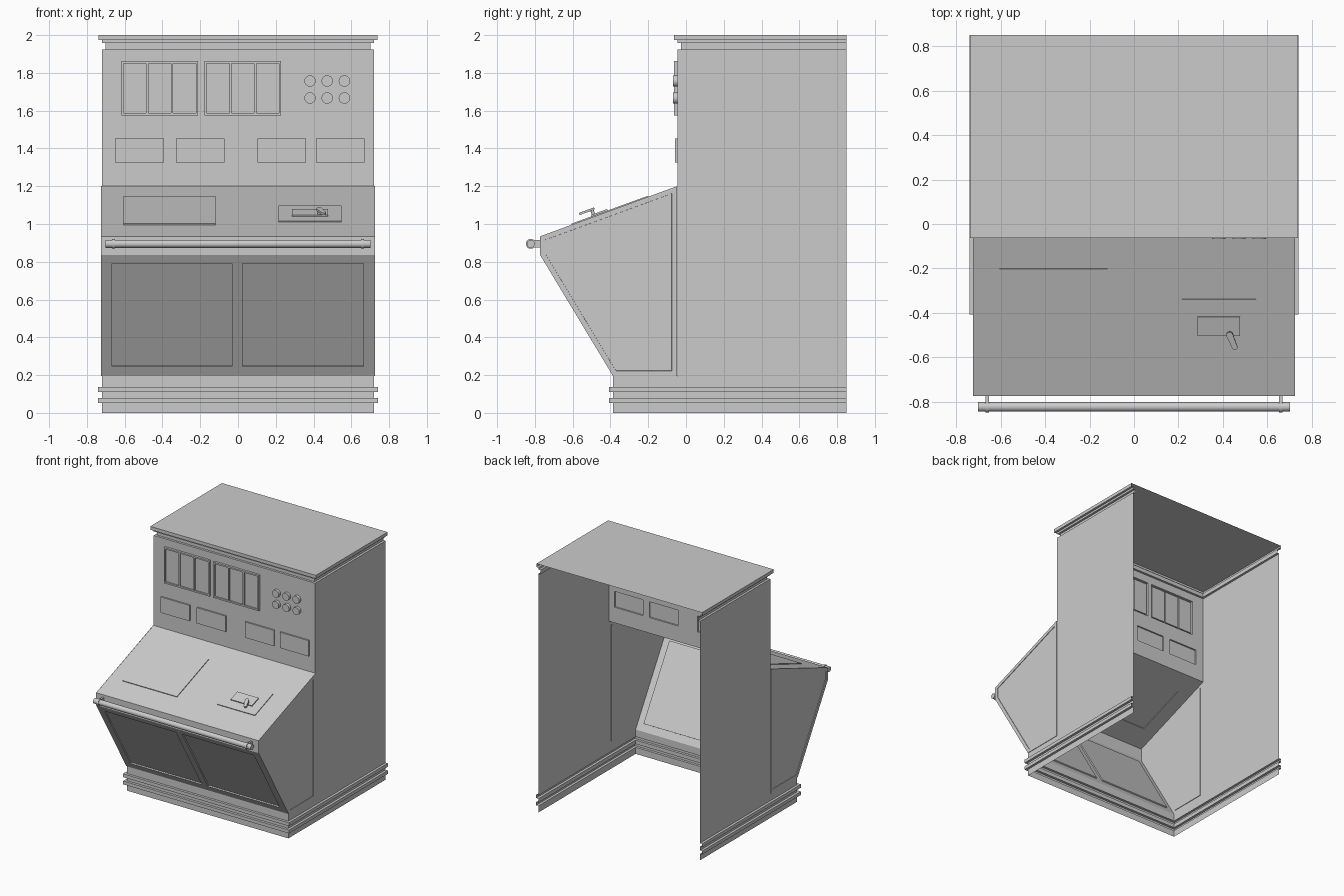
import bpy, bmesh, math
from mathutils import Vector, Matrix

if "Cube" in bpy.data.objects:
    bpy.data.objects.remove(bpy.data.objects["Cube"])

W, BACK, FRONT = 0.72, 0.85, -0.045      # half width, open back, instrument face
BASE_Y, LIP_Y = -0.387, -0.772           # plinth front, console nose
Z_BASE, Z_LOW, Z_LIP, Z_DESK, Z_TOP = 0.196, 0.835, 0.935, 1.2, 1.925


def finish(name, bm, merge=True):
    if merge:
        bmesh.ops.remove_doubles(bm, verts=bm.verts, dist=1e-5)
    me = bpy.data.meshes.new(name)
    bm.to_mesh(me)
    bm.free()
    ob = bpy.data.objects.new(name, me)
    bpy.context.collection.objects.link(ob)
    return ob


def quad(bm, *pts):
    return bm.faces.new([bm.verts.new(p) for p in pts])


def mirror(ob):
    ob.modifiers.new("mirror", 'MIRROR')
    return ob


def frame(a, b):
    """Panel frame: u = +x, v runs from a to b in the yz plane, n points outward."""
    o, v = Vector((0, *a)), Vector((0, b[0] - a[0], b[1] - a[1]))
    length = v.length
    v.normalize()
    u = Vector((1, 0, 0))
    m = Matrix((u, v, u.cross(v))).transposed().to_4x4()
    m.translation = o
    return m, length


def relief(name, a, b, rects):
    """Sheet panel with rectangles (u0, u1, v0, v1, height) raised or sunk."""
    m, length = frame(a, b)
    us = sorted({-W, W, *(c for r in rects for c in r[:2])})
    vs = sorted({0, length, *(c for r in rects for c in r[2:4])})

    def height(i, j):
        cu, cv = (us[i] + us[i + 1]) / 2, (vs[j] + vs[j + 1]) / 2
        h = 0
        for u0, u1, v0, v1, d in rects:
            if u0 < cu < u1 and v0 < cv < v1:
                h = d
        return h

    bm = bmesh.new()
    P = lambda u, v, h: m @ Vector((u, v, h))
    for i in range(len(us) - 1):
        for j in range(len(vs) - 1):
            u0, u1, v0, v1, h = us[i], us[i + 1], vs[j], vs[j + 1], height(i, j)
            quad(bm, P(u0, v0, h), P(u1, v0, h), P(u1, v1, h), P(u0, v1, h))
            if i + 2 < len(us) and (k := height(i + 1, j)) != h:
                quad(bm, P(u1, v0, k), P(u1, v1, k), P(u1, v1, h), P(u1, v0, h))
            if j + 2 < len(vs) and (k := height(i, j + 1)) != h:
                quad(bm, P(u0, v1, k), P(u0, v1, h), P(u1, v1, h), P(u1, v1, k))
    bmesh.ops.remove_doubles(bm, verts=bm.verts, dist=1e-5)
    bmesh.ops.dissolve_limit(bm, angle_limit=0.01, verts=bm.verts, edges=bm.edges)
    return finish(name, bm)


def sweep(name, yf, profile, lid=False):
    """Moulding profile (offset, z) carried round left, front and right."""
    bm = bmesh.new()
    path = lambda o, z: [Vector(p) for p in ((-W - o, BACK, z), (-W - o, yf - o, z),
                                             (W + o, yf - o, z), (W + o, BACK, z))]
    for p, q in zip(profile, profile[1:]):
        lo, hi = path(*p), path(*q)
        for k in range(3):
            quad(bm, lo[k], lo[k + 1], hi[k + 1], hi[k])
    if lid:
        quad(bm, *path(*profile[-1]))
    return finish(name, bm)


def prism(name, outline, h, m):
    """Closed extrusion of a flat outline, placed by matrix m."""
    bm = bmesh.new()
    f = bm.faces.new([bm.verts.new((x, y, 0)) for x, y in outline])
    top = bmesh.ops.extrude_face_region(bm, geom=[f], use_keep_orig=True)
    bmesh.ops.translate(bm, vec=(0, 0, h),
                        verts=[v for v in top['geom'] if isinstance(v, bmesh.types.BMVert)])
    bmesh.ops.recalc_face_normals(bm, faces=bm.faces)
    bm.transform(m)
    return finish(name, bm, False)


def smooth(ob):
    bpy.context.view_layer.objects.active = ob
    ob.select_set(True)
    bpy.ops.object.shade_smooth_by_angle(angle=math.radians(35))
    ob.select_set(False)
    return ob


def circle(r, n=24, c=(0, 0), a0=0, a1=2 * math.pi, ends=0):
    return [(c[0] + r * math.cos(a0 + (a1 - a0) * k / n),
             c[1] + r * math.sin(a0 + (a1 - a0) * k / n)) for k in range(n + ends)]


# Plinth with two raised bands, and stepped cornice with the flat roof
sweep("plinth", BASE_Y, [(0, 0), (0, .053), (.02, .053), (.02, .08), (0, .08),
                         (0, .111), (.02, .111), (.02, .138), (0, .138), (0, Z_BASE)])
sweep("cornice_and_roof", FRONT, [(0, Z_TOP), (-.018, Z_TOP), (-.018, 1.957), (0, 1.957),
                                  (0, 1.973), (.018, 1.973), (.018, 2.0)], lid=True)

# Side walls (back and bottom stay open)
bm = bmesh.new()
quad(bm, (W, FRONT, Z_BASE), (W, BACK, Z_BASE), (W, BACK, Z_TOP), (W, FRONT, Z_TOP))
mirror(finish("side_walls", bm))

# Console cheeks with a raised border
bm = bmesh.new()
f = quad(bm, *((W, y, z) for y, z in ((BASE_Y, Z_BASE), (FRONT - .003, Z_BASE),
         (FRONT - .003, Z_DESK), (LIP_Y, Z_LIP), (LIP_Y, Z_LOW))))
g = bmesh.ops.extrude_face_region(bm, geom=[f])['geom']
bmesh.ops.translate(bm, vec=(.004, 0, 0), verts=[v for v in g if isinstance(v, bmesh.types.BMVert)])
face = [e for e in g if isinstance(e, bmesh.types.BMFace)]
bmesh.ops.inset_region(bm, faces=face, thickness=.027, use_even_offset=True)
bmesh.ops.inset_region(bm, faces=face, thickness=.001, depth=-.008, use_even_offset=True)
mirror(finish("console_cheeks", bm))

# Instrument face: two banks of three meters and four small plates
z = lambda h: h - Z_DESK
rects = []
for x0 in (-.617, -.177):
    rects.append((x0, x0 + .405, z(1.575), z(1.863), .018))
    for k in range(3):
        u = x0 + .01 + k * .132
        rects.append((u, u + .121, z(1.587), z(1.851), .006))
for x0 in (-.65, -.328, .102, .413):
    rects.append((x0, x0 + .257, z(1.326), z(1.453), .012))
relief("instrument_face", (FRONT, Z_DESK), (FRONT, Z_TOP), rects)

# Sloped desk, nose strip and lower front with two sunk panels
relief("desk_top", (LIP_Y, Z_LIP), (FRONT, Z_DESK),
       [(-.605, -.12, .178, .609, .006), (.215, .548, .219, .463, .006),
        (.286, .476, .292, .382, .014)])
relief("desk_nose", (LIP_Y, Z_LOW), (LIP_Y, Z_LIP), [])
relief("lower_front", (BASE_Y, Z_BASE), (LIP_Y, Z_LOW),
       [(-.668, -.033, .057, .693, -.01), (.024, .664, .057, .693, -.01)])

# Round buttons on the instrument face
toward_front = Matrix.Rotation(math.pi / 2, 4, 'X')
for i in range(3):
    for j in range(2):
        m = Matrix.Translation((.381 + .091 * i, FRONT, 1.667 + .09 * j)) @ toward_front
        smooth(prism(f"button_{i}_{j}", circle(.03), .023, m))

# Lever: post and stadium-shaped handle lying over the desk
desk, _ = frame((LIP_Y, Z_LIP), (FRONT, Z_DESK))
smooth(prism("lever_post", circle(.009, 12), .034, desk @ Matrix.Translation((.43, .305, .008))))
stadium = (circle(.015, 8, (0, 0), 0, math.pi, 1)
           + circle(.012, 8, (0, -.062), math.pi, 2 * math.pi, 1))
smooth(prism("lever_handle", stadium, .012,
             desk @ Matrix.Translation((.43, .305, .034)) @ Matrix.Rotation(.38, 4, 'Z')))

# Hand rail with two brackets
along_x = Matrix.Rotation(math.pi / 2, 4, 'Y')
rail = (-.822, .895)
smooth(prism("hand_rail", circle(.021), 1.404, Matrix.Translation((-.702, *rail)) @ along_x))
for s, side in ((-1, "left"), (1, "right")):
    m = Matrix.Translation((s * .66 - .008, *rail)) @ along_x
    smooth(prism(f"rail_collar_{side}", circle(.026), .016, m))
    smooth(prism(f"rail_bracket_{side}", [(-.02, 0), (.02, 0), (.02, .05), (-.02, .05)], .016, m))
